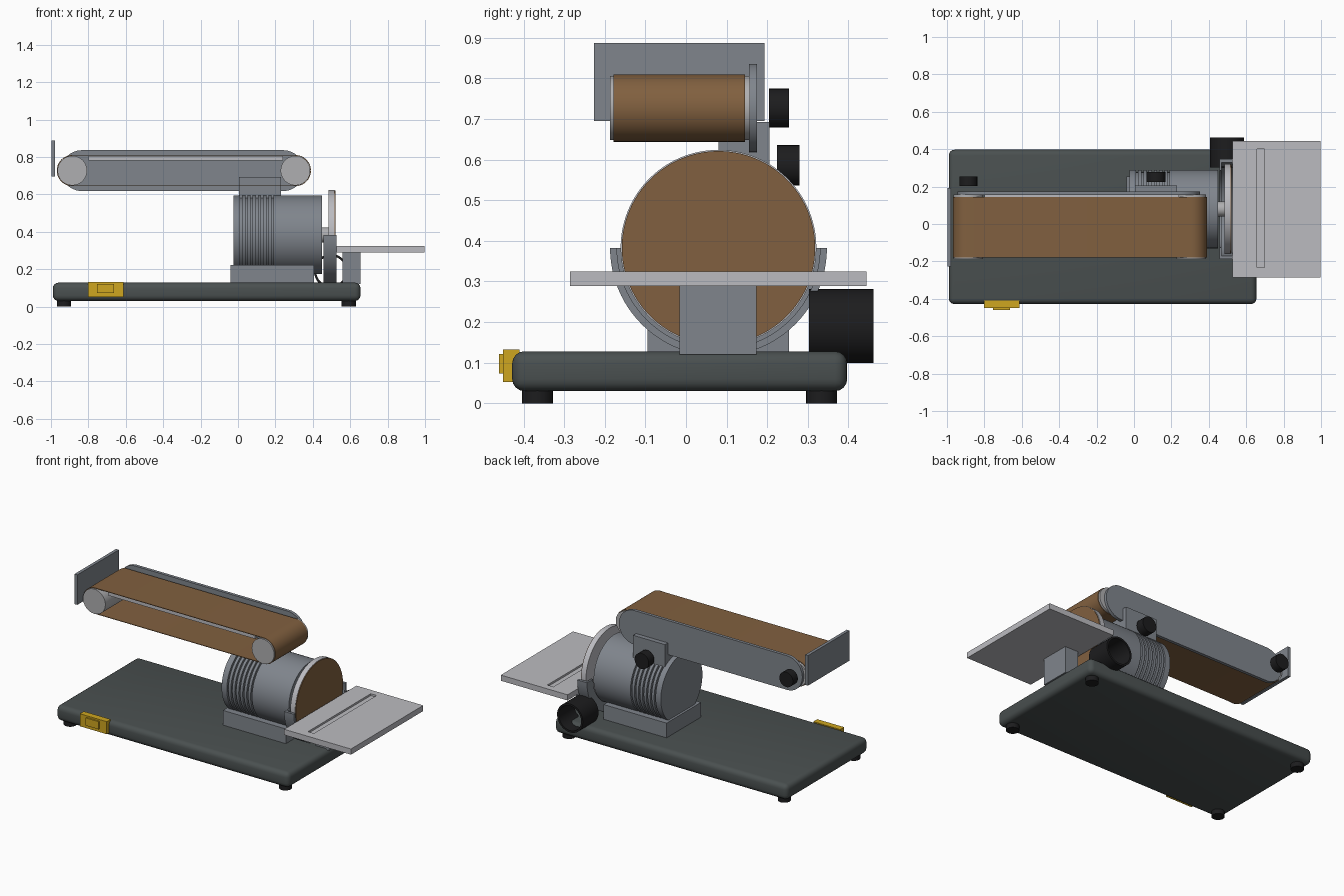
import bpy, bmesh, math
from mathutils import Vector

if "Cube" in bpy.data.objects:
    bpy.data.objects.remove(bpy.data.objects["Cube"])


def material(name, rgb):
    m = bpy.data.materials.new(name)
    m.diffuse_color = (*rgb, 1)
    m.use_nodes = True
    m.node_tree.nodes["Principled BSDF"].inputs["Base Color"].default_value = m.diffuse_color
    return m


DARK = material("dark base grey", (0.068, 0.08, 0.08))
GREY = material("cast grey", (0.215, 0.235, 0.265))
LIGHT = material("light aluminium", (0.50, 0.50, 0.53))
STEEL = material("roller steel", (0.43, 0.43, 0.44))
BROWN = material("abrasive brown", (0.22, 0.117, 0.05))
BLACK = material("black rubber", (0.012, 0.012, 0.013))
YELLOW = material("switch yellow", (0.62, 0.38, 0.014))


def finish(name, bm, mat, smooth=True):
    bmesh.ops.recalc_face_normals(bm, faces=bm.faces[:])
    me = bpy.data.meshes.new(name)
    bm.to_mesh(me)
    bm.free()
    me.materials.append(mat)
    ob = bpy.data.objects.new(name, me)
    bpy.context.collection.objects.link(ob)
    bpy.ops.object.select_all(action='DESELECT')
    ob.select_set(True)
    bpy.context.view_layer.objects.active = ob
    if smooth:
        bpy.ops.object.shade_smooth_by_angle(angle=math.radians(30))
    return ob


def box(name, x, y, z, mat, bevel=0, segments=1):
    bm = bmesh.new()
    bmesh.ops.create_cube(bm, size=1)
    for v in bm.verts:
        v.co = Vector([(r[0] + r[1]) / 2 + c * (r[1] - r[0]) for c, r in zip(v.co, (x, y, z))])
    if bevel:
        bmesh.ops.bevel(bm, geom=bm.edges[:], offset=bevel, segments=segments,
                        profile=0.5, affect='EDGES')
    return finish(name, bm, mat, bool(bevel))


def place(p, t, axis):
    """2D profile point to 3D: profile is (y, z) along x, (x, z) along y, (x, y) along z."""
    return {'x': (t, p[0], p[1]), 'y': (p[0], t, p[1]), 'z': (p[0], p[1], t)}[axis]


def arc(cx, cy, r, a0, a1, n):
    return [(cx + r * math.cos(math.radians(a0 + (a1 - a0) * i / n)),
             cy + r * math.sin(math.radians(a0 + (a1 - a0) * i / n))) for i in range(n + 1)]


def circle(cx, cy, r, n=64):
    return arc(cx, cy, r, 0, 360, n)[:-1]


def stadium(x0, x1, z, r):
    return arc(x1, z, r, -90, 90, 24) + arc(x0, z, r, 90, 270, 24)


def prism(name, pts, axis, a, b, mat):
    bm = bmesh.new()
    f = bm.faces.new([bm.verts.new(place(p, a, axis)) for p in pts])
    ext = bmesh.ops.extrude_face_region(bm, geom=[f], use_keep_orig=True)
    d = Vector(place((0, 0), b - a, axis))
    bmesh.ops.translate(bm, vec=d, verts=[e for e in ext['geom'] if isinstance(e, bmesh.types.BMVert)])
    return finish(name, bm, mat)


def ring(name, outer, inner, axis, a, b, mat, closed=True):
    """Hollow prism between two matching outlines."""
    bm = bmesh.new()
    rows = [[bm.verts.new(place(p, t, axis)) for p in pts]
            for pts, t in ((outer, a), (outer, b), (inner, b), (inner, a))]
    n = len(outer)
    for k in range(4):
        r, s = rows[k], rows[(k + 1) % 4]
        for i in range(n if closed else n - 1):
            j = (i + 1) % n
            bm.faces.new((r[i], r[j], s[j], s[i]))
    if not closed:
        for i in (0, n - 1):
            bm.faces.new([r[i] for r in rows])
    return finish(name, bm, mat)


# Base with feet and switch
box("base", (-0.99, 0.655), (-0.428, 0.397), (0.03, 0.128), DARK, 0.03, 4)
for i, x in enumerate((-0.93, 0.592)):
    for j, y in enumerate((-0.366, 0.334)):
        prism(f"foot_{i}{j}", circle(x, y, 0.038, 32), 'z', 0, 0.04, BLACK)
box("switch_housing", (-0.803, -0.613), (-0.45, -0.41), (0.052, 0.132), YELLOW)
box("switch_rocker", (-0.755, -0.663), (-0.46, -0.449), (0.073, 0.122), YELLOW)

# Motor: a lathed body with cooling fins at the rear end
CY, CZ = 0.08, 0.383
box("motor_mount", (-0.04, 0.405), (-0.095, 0.253), (0.12, 0.222), GREY)
profile = [(-0.025, 0), (-0.025, 0.21)]
for i in range(7):
    x = 0.012 + i * 0.028
    profile += [(x, 0.21), (x, 0.197), (x + 0.01, 0.197), (x + 0.01, 0.21)]
profile += [(0.45, 0.21), (0.45, 0)]
bm = bmesh.new()
vs = [bm.verts.new((x, CY, CZ + r)) for x, r in profile]
edges = [bm.edges.new(p) for p in zip(vs, vs[1:])]
bmesh.ops.spin(bm, geom=vs + edges, cent=(0, CY, CZ), axis=(1, 0, 0), angle=math.tau,
               steps=64, use_duplicate=False)
bmesh.ops.remove_doubles(bm, verts=bm.verts[:], dist=1e-4)
finish("motor_body", bm, GREY)

# Sanding disc, shaft and lower guard
prism("disc_shaft", circle(CY, CZ, 0.04, 32), 'x', 0.44, 0.49, STEEL)
prism("disc_plate", circle(CY, CZ, 0.241, 96), 'x', 0.483, 0.516, LIGHT)
prism("disc_abrasive", circle(CY, CZ, 0.238, 96), 'x', 0.515, 0.52, BROWN)


def half(r):
    return arc(CY, CZ, r, 180, 360, 48)


ring("guard_rim", half(0.267), half(0.25), 'x', 0.457, 0.526, GREY, False)
ring("guard_back", half(0.252), half(0.205), 'x', 0.457, 0.468, GREY, False)

# Dust port, an open tube
ring("dust_port", circle(0.497, 0.19, 0.091), circle(0.497, 0.19, 0.079), 'y', 0.303, 0.462, BLACK)

# Work table with a gauge slot
table = box("work_table", (0.526, 0.998), (-0.285, 0.445), (0.289, 0.325), LIGHT)
cutter = box("slot_cutter", (0.657, 0.699), (-0.232, 0.402), (0.313, 0.35), LIGHT)
cutter.hide_render = True
cutter.hide_set(True)
cutter.display_type = 'WIRE'
mod = table.modifiers.new("slot", 'BOOLEAN')
mod.object = cutter
mod.operation = 'DIFFERENCE'
mod.solver = 'EXACT'
bpy.context.view_layer.objects.active = table
bpy.ops.object.modifier_apply(modifier="slot")
bpy.data.objects.remove(cutter)
box("table_support", (0.56, 0.655), (-0.016, 0.174), (0.12, 0.29), GREY)

# Belt unit: belt, two rollers, platen and side arm
X0, X1, BZ = -0.886, 0.307, 0.727
ring("sanding_belt", stadium(X0, X1, BZ, 0.083), stadium(X0, X1, BZ, 0.0795),
     'y', -0.178, 0.145, BROWN)
for name, x in (("idler_roller", X0), ("drive_roller", X1)):
    prism(name, circle(x, BZ, 0.079), 'y', -0.187, 0.158, STEEL)
box("platen", (-0.80, 0.24), (-0.17, 0.156), (0.782, 0.804), LIGHT)
prism("belt_arm", stadium(-0.836, 0.243, BZ, 0.109), 'y', 0.155, 0.175, GREY)
box("arm_bracket", (0.005, 0.23), (0.08, 0.205), (0.53, 0.693), GREY)
box("end_stop", (-0.998, -0.978), (-0.226, 0.193), (0.695, 0.887), GREY)

# Adjustment knobs
prism("tracking_knob", circle(X0, BZ, 0.048, 24), 'y', 0.204, 0.254, BLACK)
prism("tilt_knob", circle(0.118, 0.586, 0.05, 24), 'y', 0.224, 0.279, BLACK)
